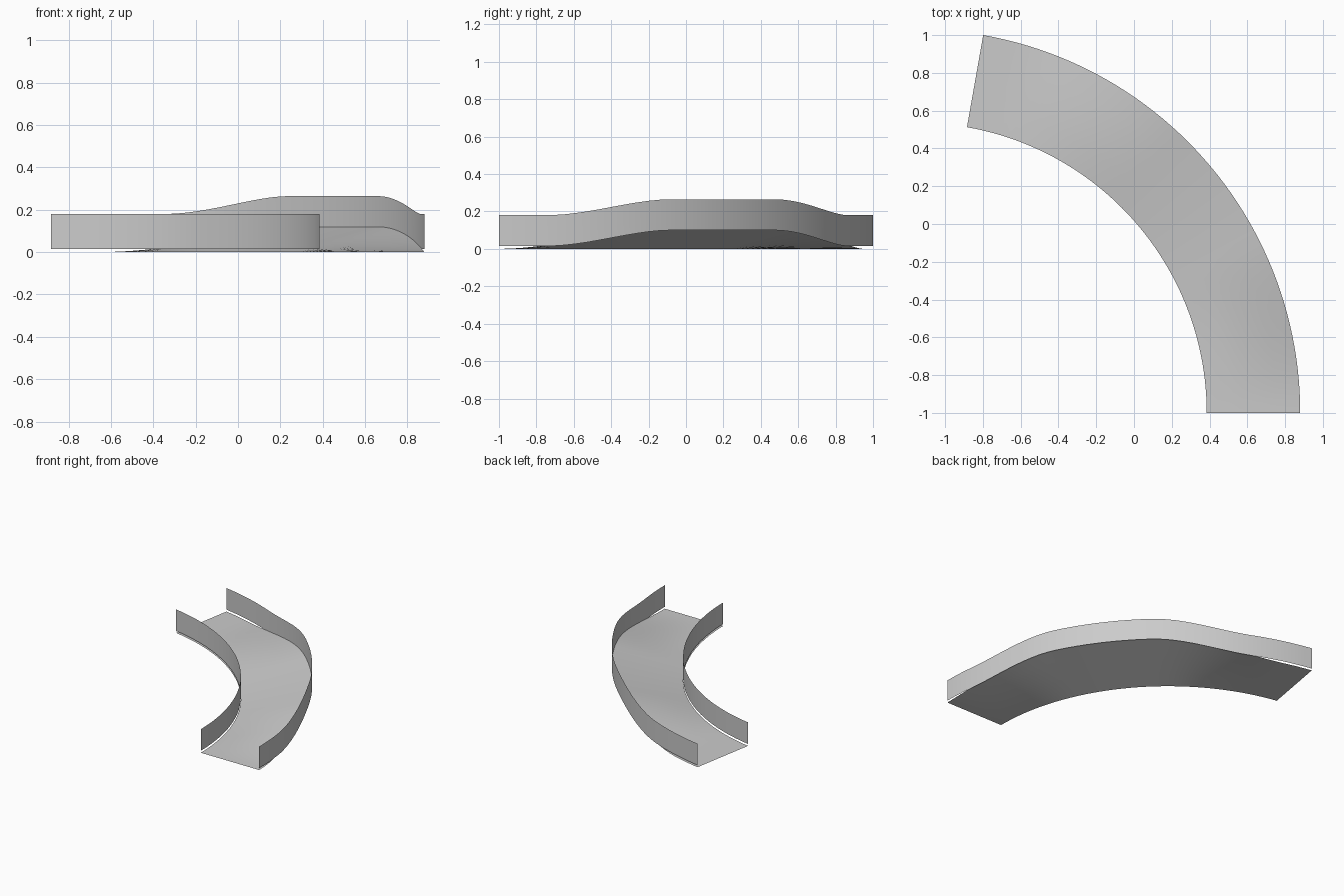
import bpy, bmesh, math

if "Cube" in bpy.data.objects:
    bpy.data.objects.remove(bpy.data.objects["Cube"], do_unlink=True)

# Bend layout
CX, CY = -1.151, -1.0
R_IN, R_OUT = 1.536, 2.031
SWEEP = 80
STEPS = 48
WALL_BASE, WALL_TOP = 0.015, 0.18

grey = bpy.data.materials.new("plain_grey")
grey.use_nodes = True
colour = (0.6, 0.6, 0.6, 1)
grey.diffuse_color = colour
grey.node_tree.nodes["Principled BSDF"].inputs["Base Color"].default_value = colour


def smooth(a, b, x):
    t = max(0, min(1, (x - a) / (b - a)))
    return t * t * (3 - 2 * t)


def floor_rise(deg):
    return 0.12 * smooth(0, 27, deg) * (1 - smooth(47, 74, deg))


def wall_rise(deg):
    return 0.085 * smooth(7, 27, deg) * (1 - smooth(46.5, 67, deg))


def sweep_sheet(name, section):
    """Sweep an open cross-section of (radius, height) points round the bend."""
    bm = bmesh.new()
    rows = []
    for i in range(STEPS + 1):
        deg = SWEEP * i / STEPS
        a = math.radians(deg)
        rows.append([bm.verts.new((CX + r * math.cos(a), CY + r * math.sin(a), z))
                     for r, z in section(deg)])
    for p, q in zip(rows, rows[1:]):
        for j in range(len(p) - 1):
            bm.faces.new((p[j], p[j + 1], q[j + 1], q[j]))
    mesh = bpy.data.meshes.new(name)
    bm.to_mesh(mesh)
    bm.free()
    mesh.materials.append(grey)
    obj = bpy.data.objects.new(name, mesh)
    bpy.context.collection.objects.link(obj)
    bpy.ops.object.select_all(action='DESELECT')
    obj.select_set(True)
    bpy.context.view_layer.objects.active = obj
    bpy.ops.object.shade_smooth_by_angle()
    return obj


# Banked floor, level along the inside and raised along the outside
sweep_sheet("floor", lambda d: [
    (R_IN + (R_OUT - R_IN) * k / 4, floor_rise(d) * k / 4) for k in range(5)])

# Level inner wall
sweep_sheet("inner_wall", lambda d: [(R_IN, WALL_BASE), (R_IN, WALL_TOP)])

# Outer wall follows the banking
sweep_sheet("outer_wall", lambda d: [
    (R_OUT, WALL_BASE + wall_rise(d)), (R_OUT, WALL_TOP + wall_rise(d))])
